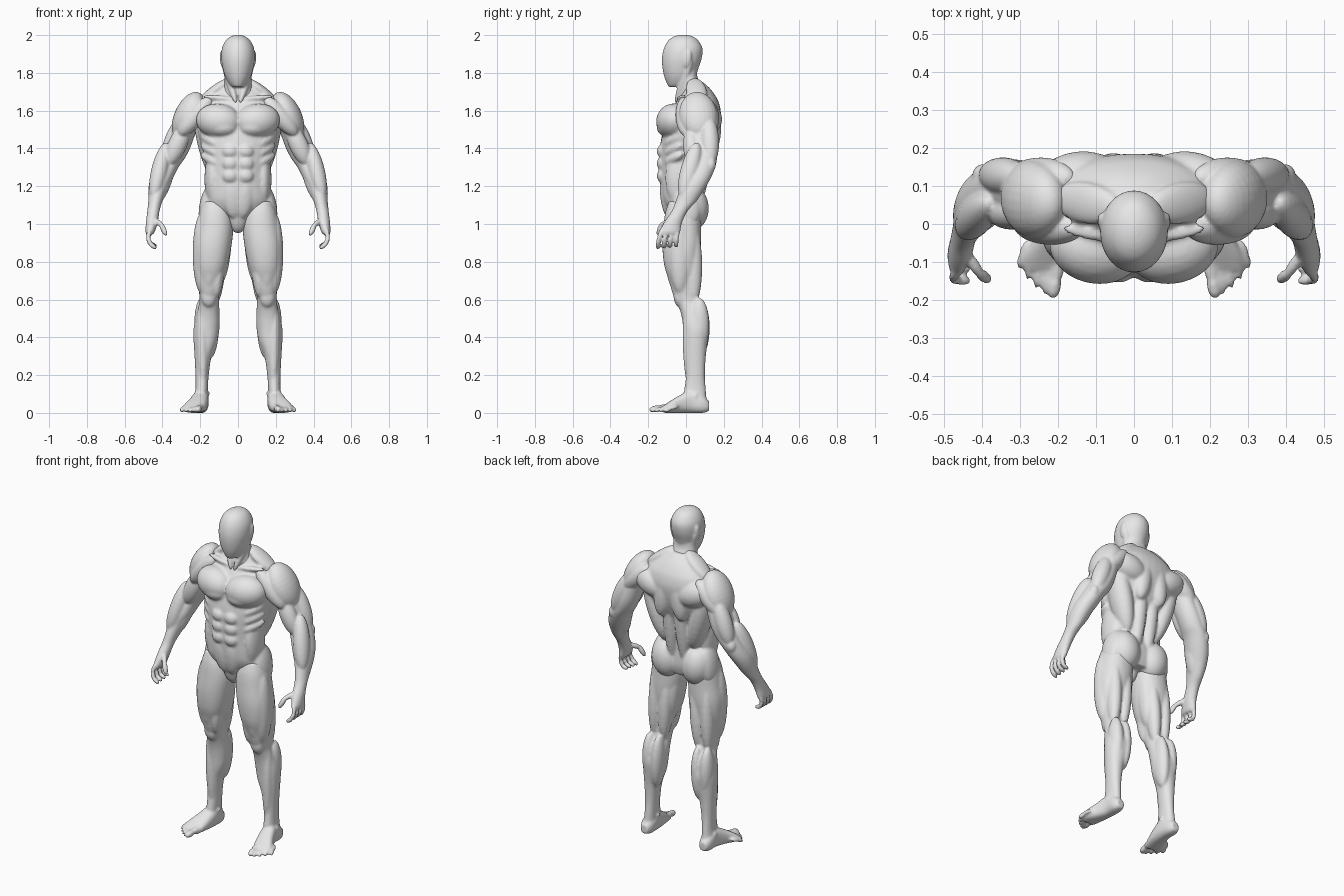
import bpy
import bmesh
from math import cos, sin, pi, copysign
from mathutils import Matrix, Vector

# All body measurements below are in hundredths of a unit.
CM = 0.01
SEGMENTS = 32
COARSE, FINE = 0.0076, 0.0062

default_cube = bpy.data.objects.get("Cube")
if default_cube:
    bpy.data.objects.remove(default_cube, do_unlink=True)

grey = bpy.data.materials.new("plain_grey")
grey.use_nodes = True
grey.diffuse_color = (0.8, 0.8, 0.8, 1)
grey.node_tree.nodes["Principled BSDF"].inputs["Base Color"].default_value = grey.diffuse_color


def spline(rows, steps=4):
    """Smoothly interpolate rows of section measurements."""
    last = len(rows) - 1
    for i in range(last):
        before, start, end, after = (rows[min(max(k, 0), last)] for k in range(i - 1, i + 3))
        for step in range(steps):
            t = step / steps
            yield [q + t / 2 * (r - p + t * (2 * p - 5 * q + 4 * r - s + t * (3 * (q - r) + s - p)))
                   for p, q, r, s in zip(before, start, end, after)]
    yield rows[-1]


def loft(bm, rows, power=2.2, along_y=False):
    """Skin rounded sections given as (position, low u, high u, low v, high v)."""
    rings = []
    for position, u_low, u_high, v_low, v_high in spline(rows):
        ring = []
        for k in range(SEGMENTS):
            angle = 2 * pi * k / SEGMENTS
            c, s = (copysign(abs(f) ** (2 / power), f) for f in (cos(angle), sin(angle)))
            u = (u_low + u_high) / 2 + c * (u_high - u_low) / 2
            v = (v_low + v_high) / 2 + s * (v_high - v_low) / 2
            point = (u, position, v) if along_y else (u, v, position)
            ring.append(bm.verts.new(Vector(point) * CM))
        rings.append(ring)
    for lower, upper in zip(rings, rings[1:]):
        for k in range(SEGMENTS):
            n = (k + 1) % SEGMENTS
            bm.faces.new((lower[k], lower[n], upper[n], upper[k]))
    bm.faces.new(rings[0])
    bm.faces.new(rings[-1])


def muscle(bm, start, end, width, depth, paired=False):
    """Add an ellipsoid from tip to tip; depth is its radius towards y."""
    for side in ((1, -1) if paired else (1,)):
        a, b = (Vector((side * p[0], p[1], p[2])) * CM for p in (start, end))
        axis = (b - a).normalized()
        across = Vector((0, 1, 0)).cross(axis).normalized()
        forward = axis.cross(across)
        turn = Matrix((across, forward, axis)).transposed().to_4x4()
        size = Matrix.Diagonal((width * CM, depth * CM, (b - a).length / 2, 1))
        bmesh.ops.create_uvsphere(bm, u_segments=24, v_segments=16, radius=1,
                                  matrix=Matrix.Translation((a + b) / 2) @ turn @ size)


def digit(bm, joints, radius):
    """Add a finger or toe as overlapping bones."""
    for a, b in zip(joints, joints[1:]):
        a, b = Vector(a), Vector(b)
        reach = (b - a).normalized() * radius
        muscle(bm, a - reach, b + reach, radius, radius)


def finish(bm, name, grain, softness, mirrored=False):
    """Fuse the forms of one part into a single smooth skin."""
    if mirrored:
        bmesh.ops.scale(bm, vec=(-1, 1, 1), verts=bm.verts)
    bmesh.ops.recalc_face_normals(bm, faces=bm.faces)
    mesh = bpy.data.meshes.new(name)
    bm.to_mesh(mesh)
    bm.free()
    part = bpy.data.objects.new(name, mesh)
    bpy.context.collection.objects.link(part)
    fuse = part.modifiers.new("fuse", 'REMESH')
    fuse.mode = 'VOXEL'
    fuse.voxel_size = grain
    soften = part.modifiers.new("soften", 'SMOOTH')
    soften.factor = 0.5
    soften.iterations = softness
    evaluated = part.evaluated_get(bpy.context.evaluated_depsgraph_get())
    skin = bpy.data.meshes.new_from_object(evaluated)
    part.modifiers.clear()
    part.data = skin
    skin.name = name
    skin.materials.clear()
    skin.materials.append(grey)
    skin.shade_smooth()


def centred(rows):
    """Expand (height, half width, front, back) to full section rows."""
    return [(z, -half, half, front, back) for z, half, front, back in rows]


def build_head():
    bm = bmesh.new()
    loft(bm, centred([(172.5, 2.5, -9, -3), (174, 4.5, -10, 2), (178, 6.8, -11.5, 5),
                      (183, 8.2, -12.5, 6.8), (188, 8.9, -12.7, 8.4), (193, 8.5, -11.7, 8.7),
                      (197, 6.6, -9.5, 6.6), (199.2, 4, -6.5, 3.8), (200.2, 1, -3, 0)]), 2)
    # Neck, its side cords and the ears
    loft(bm, centred([(164, 9, -4, 12), (172, 7.6, -3.2, 9), (178, 7, -4, 6), (186, 6, -4, 6)]))
    muscle(bm, (8, 3, 187), (1, -5.5, 164), 2, 2.2, True)
    muscle(bm, (8.6, 1.5, 192), (8.2, 0, 183), 1.2, 2.2, True)
    finish(bm, "head", FINE, 4)


def build_torso():
    bm = bmesh.new()
    loft(bm, centred([(101, 9, -6, 7), (106, 15, -9.5, 8.5), (112, 17, -12.5, 8.5),
                      (118, 16.5, -13.5, 8), (126, 16, -13.8, 8.5), (134, 17, -14, 11),
                      (142, 19.5, -13.6, 14.5), (150, 21.5, -12, 17.3), (158, 22, -9, 18.5),
                      (164, 20, -5.5, 17.5), (168, 16, -2.8, 15.5), (172, 11, -1, 12.5),
                      (175.5, 7, 0, 8.5)]))
    # Chest and collar bones
    muscle(bm, (-1.5, -9, 153), (22, -4, 156), 9.3, 9.2, True)
    muscle(bm, (0, -10, 151), (17, -7, 151.5), 5.5, 7, True)
    muscle(bm, (1, -4, 166), (19, -1, 167.5), 1.3, 2, True)
    # Belly blocks, flanks and ribs
    for height in (138.5, 132, 125.5):
        muscle(bm, (0.3, -13.2, height), (8.3, -12.2, height), 3.7, 2.7, True)
    muscle(bm, (4, -12, 124), (2, -9, 103), 5, 3, True)
    muscle(bm, (13, -3, 140), (13.5, -3, 109), 4.5, 8, True)
    for height in (145, 140, 135):
        muscle(bm, (19.5, -2, height + 2), (11, -11, height - 3), 2.4, 2.5, True)
    muscle(bm, (0, -6, 118), (0, -3.5, 95), 6, 5.5)
    # Shoulder slope, shoulder blades, back wings and spine cords
    muscle(bm, (4, 4, 177), (21, 7, 164), 2.7, 5.5, True)
    muscle(bm, (3, 11, 171), (7, 14, 138), 6, 6, True)
    muscle(bm, (4, 13.5, 152), (25, 11, 160), 7.5, 6.8, True)
    muscle(bm, (21, 7, 163), (9, 5, 119), 6, 7.5, True)
    muscle(bm, (4, 7, 110), (4, 13, 152), 3.7, 3, True)
    # Buttocks and hips
    muscle(bm, (11, 3, 120), (9, 4, 97), 9, 8.6, True)
    muscle(bm, (14, 0, 121), (18, 1, 98), 4.5, 7.5, True)
    finish(bm, "torso", COARSE, 6)


def build_arm(name, mirrored):
    bm = bmesh.new()
    loft(bm, [(162, 19, 29, 0, 14), (155, 20, 32, -1, 15.5), (148, 22.5, 35, 1.5, 16.5),
              (141, 25, 38.5, 2.5, 17), (135, 28, 41.5, 2.5, 16.5), (130, 31.5, 44, 0.5, 15.5),
              (124, 34.5, 46.5, -2, 13), (118, 37.5, 47.5, -3.5, 9.5), (112, 40, 47.5, -5.5, 5.5),
              (107, 41.5, 48, -7.5, 1), (101, 42.5, 48.7, -11.5, -2), (96, 44, 49, -14, -3),
              (94.5, 45, 48.5, -13.5, -3.5)], 2)
    # Shoulder cap with its front and rear heads, upper arm and elbow
    muscle(bm, (20.5, 5, 169.5), (32, 8, 145), 7.4, 10.2)
    muscle(bm, (14, -1, 167), (31, 0, 147), 5, 5)
    muscle(bm, (16, 12, 165), (33, 12, 147), 5, 5.5)
    muscle(bm, (27, 3, 153), (37, 3, 131), 5, 4.5)
    muscle(bm, (29, 12, 157), (39, 13, 131), 5, 5)
    muscle(bm, (39, 13.5, 135), (40, 12, 127), 3, 3)
    # Forearm
    muscle(bm, (38, 6, 143), (45, -2, 113), 4.5, 5)
    muscle(bm, (35, 8, 135), (43, 0, 111), 4, 4.5)
    # Thumb and fingers
    digit(bm, [(44, -8, 102), (40.5, -13, 99.5), (38.5, -14.5, 95)], 1.5)
    for i in range(4):
        digit(bm, [(46.8, -12.8 + 2.8 * i, 97), (47.6, -14.3 + 3.1 * i, 92.5),
                   (46.4, -14.8 + 3.2 * i, 89.3), (44, -14.9 + 3.2 * i, 87.6 + i / 3)], 1.25)
    finish(bm, name, FINE, 3, mirrored)


def build_leg(name, mirrored):
    bm = bmesh.new()
    loft(bm, [(112, 6, 18.5, -9, 7), (106, 3.5, 20.5, -11, 8), (98, 2.5, 22, -12, 8),
              (88, 3.5, 23.5, -12.5, 8), (78, 5.5, 23, -11.5, 7), (70, 8, 21.5, -9, 6),
              (63, 9.8, 20.5, -7, 6), (58, 10, 20.5, -4.5, 7), (52, 9.7, 22, -2.5, 10),
              (45, 9.8, 23.5, -1.5, 12), (38, 11, 23.5, -1, 11.5), (30, 14, 23, -0.5, 10.5),
              (20, 15.5, 22.5, 0, 10), (12, 16, 22.5, -1, 10.5), (5, 16, 23.5, -2, 11)])
    # Front, side, inner and back of the thigh
    muscle(bm, (13, -8, 109), (15.5, -6, 65), 5, 4.8)
    muscle(bm, (19, -4, 106), (19, -3, 63), 5, 6)
    muscle(bm, (10, -5, 90), (11.5, -4, 61), 3.5, 4.8)
    muscle(bm, (6, 0, 104), (9.5, 1, 68), 4, 5.5)
    muscle(bm, (17, 3.5, 101), (18, 4, 57), 4, 4.8)
    muscle(bm, (9, 3.5, 99), (12, 4, 57), 4, 4.8)
    # Knee cap, calf, shin and ankle
    muscle(bm, (15.5, -4.5, 67), (15.5, -3.5, 56), 4, 2.6)
    muscle(bm, (13, 7, 61), (14.5, 7, 29), 3.8, 5.6)
    muscle(bm, (19.3, 7, 61), (19, 7, 32), 4, 5.3)
    muscle(bm, (19.5, 1, 60), (18.5, 2, 13), 3, 3.2)
    muscle(bm, (15, 4, 10.5), (24, 5, 8.5), 2.4, 2.4)
    # Foot and toes
    loft(bm, [(12.3, 17.5, 22, 1, 6), (9, 16, 23.5, 0, 9), (3, 15.5, 24, 0, 12),
              (-3, 16, 26, 0, 9.5), (-8, 17, 28.5, 0, 6.5), (-12, 18.2, 29, 0, 3.8)],
         2.5, along_y=True)
    for i in range(5):
        size = 1.8 if i == 0 else 1.2
        tip = 0.4 * i + 0.36 * i * i
        digit(bm, [(19.6 + 2.1 * i, -9 + i, 3.2), (20.6 + 2.2 * i, -14.5 + 0.8 * tip, 2.4),
                   (21.2 + 2.15 * i, -18 + tip, size)], size)
    finish(bm, name, COARSE, 3, mirrored)


build_head()
build_torso()
for side_name, is_mirrored in (("left", False), ("right", True)):
    build_arm(side_name + "_arm", is_mirrored)
    build_leg(side_name + "_leg", is_mirrored)
